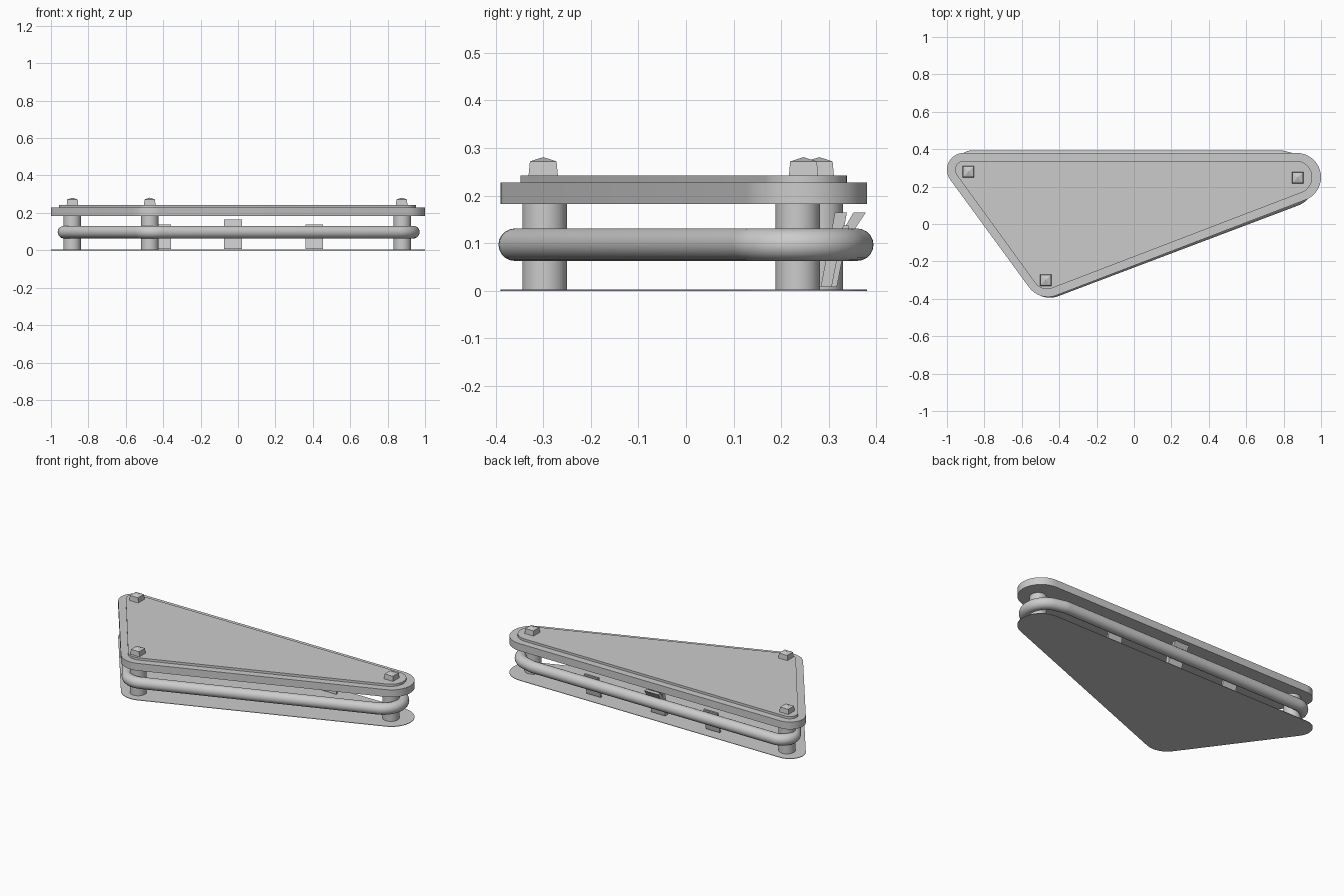
import bpy, bmesh, math
from mathutils import Vector

if "Cube" in bpy.data.objects:
    bpy.data.objects.remove(bpy.data.objects["Cube"])


def outline(circles, n=40):
    """Convex outline wrapped around circles (x, y, r), counter-clockwise."""
    pts = sorted({(round(x + r * math.cos(2 * math.pi * i / n), 5),
                   round(y + r * math.sin(2 * math.pi * i / n), 5))
                  for x, y, r in circles for i in range(n)})

    def half(seq):
        h = []
        for p in seq:
            while len(h) > 1 and ((h[-1][0] - h[-2][0]) * (p[1] - h[-2][1])
                                  - (h[-1][1] - h[-2][1]) * (p[0] - h[-2][0])) <= 0:
                h.pop()
            h.append(p)
        return h[:-1]
    return half(pts) + half(pts[::-1])


def add(name, bm, smooth=False):
    bmesh.ops.recalc_face_normals(bm, faces=bm.faces[:])
    me = bpy.data.meshes.new(name)
    bm.to_mesh(me)
    bm.free()
    ob = bpy.data.objects.new(name, me)
    bpy.context.collection.objects.link(ob)
    if smooth:
        bpy.ops.object.select_all(action='DESELECT')
        ob.select_set(True)
        bpy.context.view_layer.objects.active = ob
        bpy.ops.object.shade_smooth_by_angle(angle=math.radians(35))
    return ob


def prism(name, base, vec, smooth=False):
    """Extrude a flat 3D polygon along vec."""
    bm = bmesh.new()
    f = bm.faces.new([bm.verts.new(p) for p in base])
    ext = bmesh.ops.extrude_face_region(bm, geom=[f], use_keep_orig=True)
    moved = [v for v in ext['geom'] if isinstance(v, bmesh.types.BMVert)]
    bmesh.ops.translate(bm, verts=moved, vec=vec)
    return add(name, bm, smooth)


def slab(name, circles, z0, z1):
    return prism(name, [(x, y, z0) for x, y in outline(circles)], (0, 0, z1 - z0), True)


# Base sheet, thick cover and its raised inner step
cover = [(-0.91, 0.29, 0.09), (-0.46, -0.265, 0.125), (0.87, 0.25, 0.13)]
step = [(-0.91, 0.29, 0.047), (-0.465, -0.27, 0.078), (0.865, 0.25, 0.088)]
slab("base_sheet", cover, 0.0, 0.003)
slab("cover_plate", cover, 0.183, 0.228)
slab("cover_step", step, 0.228, 0.242)

# Rubber band: round section swept around the posts
band = [(-0.86, 0.29, 0.07), (-0.45, -0.265, 0.095), (0.825, 0.235, 0.112), (0.78, 0.3, 0.06)]
path = [Vector((x, y, 0.097)) for x, y in outline(band)]
bm = bmesh.new()
rings, sides, rad = [], 20, 0.034
for i, p in enumerate(path):
    a = (p - path[i - 1]).normalized()
    b = (path[(i + 1) % len(path)] - p).normalized()
    t = (a + b).normalized()
    out = Vector((t.y, -t.x, 0)) / max(0.5, t.dot(a))
    rings.append([bm.verts.new(p + rad * (math.cos(k * math.tau / sides) * out
                                          + Vector((0, 0, math.sin(k * math.tau / sides)))))
                  for k in range(sides)])
for i, r in enumerate(rings):
    q = rings[i - 1]
    for k in range(sides):
        bm.faces.new((q[k - 1], q[k], r[k], r[k - 1]))
add("rubber_band", bm, True)

# Posts with square pointed cap nuts
posts = {"left": (-0.887, 0.283), "front": (-0.472, -0.297), "right": (0.878, 0.235)}
nuts = {"left": (-0.885, 0.28), "front": (-0.472, -0.3), "right": (0.875, 0.247)}
for key, (x, y) in posts.items():
    slab(key + "_post", [(x, y, 0.047)], 0.0, 0.19)
    nx, ny = nuts[key]
    bm = bmesh.new()
    rows = [[bm.verts.new((nx + sx * h, ny + sy * h, z))
             for sx, sy in ((-1, -1), (1, -1), (1, 1), (-1, 1))]
            for h, z in ((0.031, 0.240), (0.028, 0.272))]
    tip = bm.verts.new((nx, ny, 0.281))
    bm.faces.new(rows[0])
    for k in range(4):
        bm.faces.new((rows[0][k - 1], rows[0][k], rows[1][k], rows[1][k - 1]))
        bm.faces.new((rows[1][k - 1], rows[1][k], tip))
    add(key + "_cap_nut", bm)


def blade(name, x, profile, width=0.095):
    prism(name, [(x - width / 2, y, z) for y, z in profile], (width, 0, 0))


# Leaning contact blades and the forked kicker arm behind the band
for name, x in (("left_blade", -0.405), ("right_blade", 0.408)):
    blade(name, x, [(0.305, 0.008), (0.317, 0.008), (0.342, 0.137), (0.330, 0.137)])
blade("kicker_arm", -0.027, [(0.283, 0.008), (0.310, 0.008), (0.338, 0.165), (0.313, 0.165)])
blade("kicker_hook", -0.027, [(0.315, 0.1), (0.335, 0.1), (0.378, 0.165), (0.352, 0.165)])
